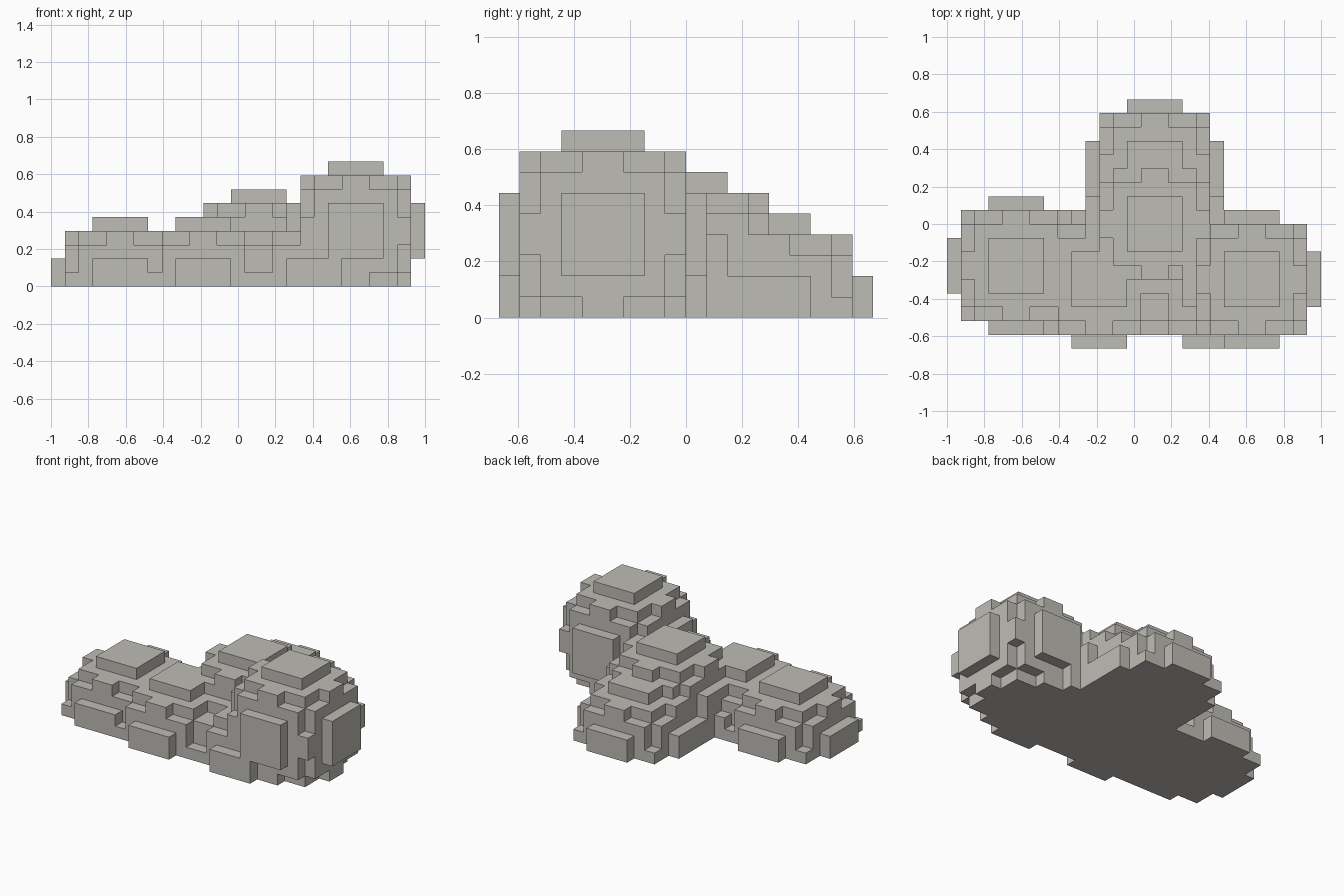
import bpy, bmesh, math
from itertools import product
from mathutils import Vector

cube = bpy.data.objects.get("Cube")
if cube:
    bpy.data.objects.remove(cube, do_unlink=True)

U = 2 / 27                              # edge length of one block
ORIGIN = Vector((-1, -9 * U, 0))        # corner of the block grid
R = 5                                   # boulder radius in blocks

# Boulder centres in block units
BOULDERS = {
    "tall_left_boulder": (22, 5, 4),
    "middle_boulder": (15, 9, 2),
    "back_boulder": (15, 13, 0),
    "right_boulder": (5, 6, 0),
    "front_right_boulder": (11, 5, 0),
    "front_left_boulder": (19, 5, 0),
}

# Stone colour
stone = bpy.data.materials.new("warm grey stone")
stone.use_nodes = True
colour = (0.515, 0.503, 0.462, 1)
stone.diffuse_color = colour
bsdf = stone.node_tree.nodes["Principled BSDF"]
bsdf.inputs["Base Color"].default_value = colour
bsdf.inputs["Roughness"].default_value = 0.9


def ball_cells(centre):
    """Blocks of a round boulder, cut off at the ground."""
    cells = set()
    for offset in product(range(-R, R), repeat=3):
        if sum((o + 0.5) ** 2 for o in offset) < R * R:
            cell = tuple(c + o for c, o in zip(centre, offset))
            if cell[2] >= 0:
                cells.add(cell)
    return cells


def add_side(bm, cell, axis, sign):
    """One outward-facing square on a side of a block."""
    n, a, b = (Vector((0, 0, 0)) for _ in range(3))
    n[axis], a[(axis + 1) % 3], b[(axis + 2) % 3] = sign * 0.5, 0.5, 0.5 * sign
    mid = Vector(cell) + Vector((0.5, 0.5, 0.5)) + n
    corners = (mid - a - b, mid + a - b, mid + a + b, mid - a + b)
    bm.faces.new([bm.verts.new(ORIGIN + p * U) for p in corners])


# Each boulder gets the blocks that no earlier boulder has claimed
balls = {name: ball_cells(centre) for name, centre in BOULDERS.items()}
pile = set().union(*balls.values())
claimed = set()
for name, cells in balls.items():
    own = cells - claimed
    claimed |= cells
    bm = bmesh.new()
    # Only the outer skin of the whole pile is built
    for cell in sorted(own):
        for axis, sign in product(range(3), (-1, 1)):
            near = list(cell)
            near[axis] += sign
            if tuple(near) not in pile:
                add_side(bm, cell, axis, sign)
    # Merge the squares into larger flat faces
    bmesh.ops.remove_doubles(bm, verts=bm.verts[:], dist=U * 0.01)
    bmesh.ops.dissolve_limit(bm, angle_limit=math.radians(1),
                             verts=bm.verts[:], edges=bm.edges[:])
    mesh = bpy.data.meshes.new(name)
    bm.to_mesh(mesh)
    bm.free()
    mesh.materials.append(stone)
    bpy.context.collection.objects.link(bpy.data.objects.new(name, mesh))
